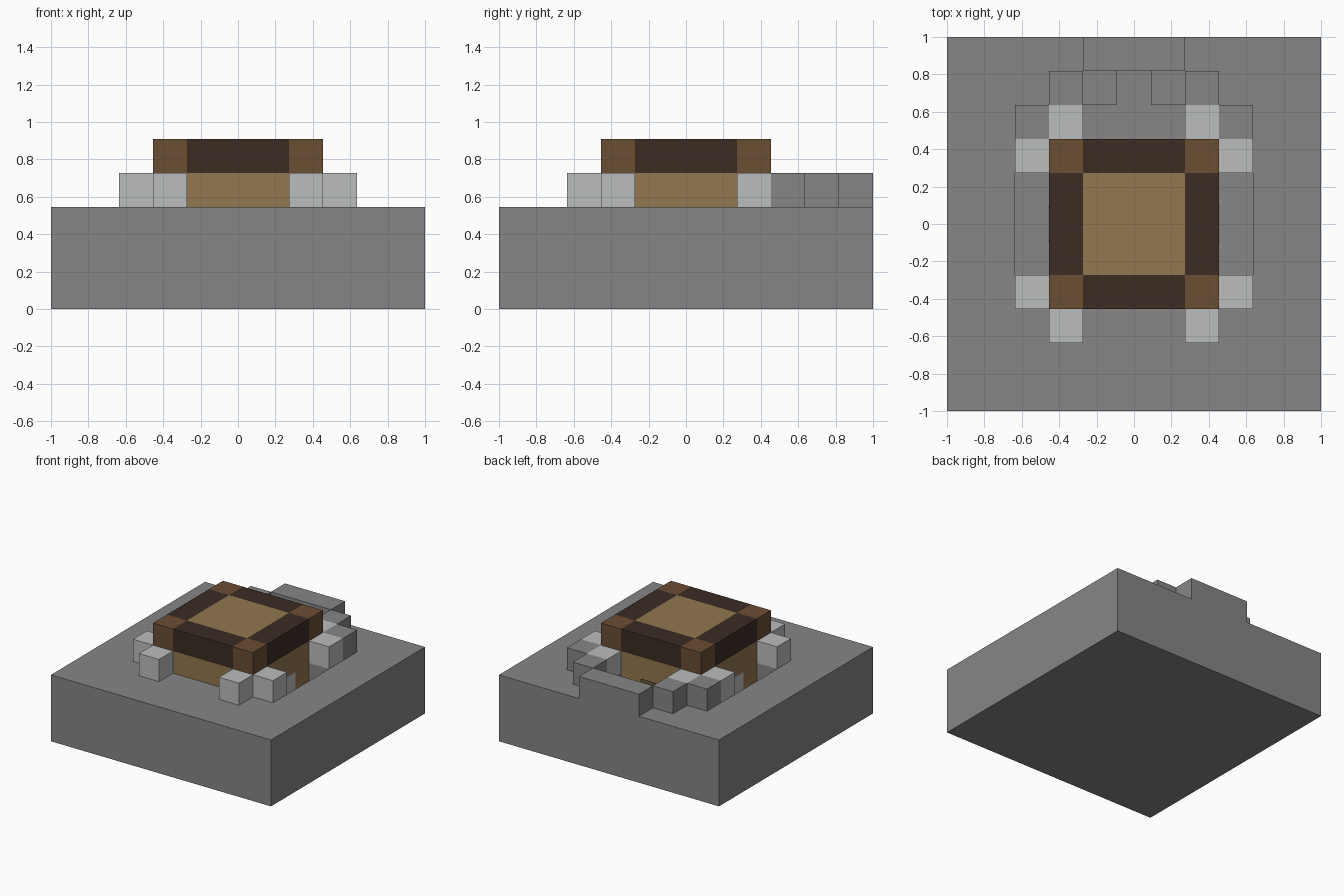
import bpy

cube = bpy.data.objects.get("Cube")
if cube:
    bpy.data.objects.remove(cube, do_unlink=True)

U = 2 / 11  # edge of one building block


def make_material(name, rgb):
    linear = [((c / 255 + 0.055) / 1.055) ** 2.4 for c in rgb] + [1.0]
    mat = bpy.data.materials.new(name)
    mat.use_nodes = True
    mat.diffuse_color = linear
    shader = next(n for n in mat.node_tree.nodes if n.type == 'BSDF_PRINCIPLED')
    shader.inputs["Base Color"].default_value = linear
    return mat


STONE = make_material("stone grey", (134, 134, 134))
PALE = make_material("pale grey", (187, 190, 188))
PLANK = make_material("tan plank", (146, 119, 79))
BROWN = make_material("brown log", (106, 78, 52))
DARK = make_material("dark timber", (59, 44, 35))


def box(name, mat, xs, ys, zs):
    """Box between pairs of limits, measured in blocks."""
    bpy.ops.mesh.primitive_cube_add(size=1)
    ob = bpy.context.object
    ob.name = name
    mid = [(a + b) / 2 * U for a, b in (xs, ys, zs)]
    dim = [(b - a) * U for a, b in (xs, ys, zs)]
    for v in ob.data.vertices:
        v.co = [m + c * d for m, c, d in zip(mid, v.co, dim)]
    if mat:
        ob.data.materials.append(mat)
    return ob


def carve(target, xs, ys, zs):
    """Cut a box out of the target and bake the result."""
    cutter = box("cutter", None, xs, ys, zs)
    cutter.hide_render = True
    mod = target.modifiers.new("carve", 'BOOLEAN')
    mod.operation = 'DIFFERENCE'
    mod.solver = 'EXACT'
    mod.object = cutter
    bpy.context.view_layer.objects.active = target
    bpy.ops.object.modifier_apply(modifier=mod.name)
    bpy.data.objects.remove(cutter, do_unlink=True)


def cell(name, mat, x, y, z):
    return box(name, mat, (x - .5, x + .5), (y - .5, y + .5), (z, z + 1))


# Ground slab with the sunken room, side light wells and back yard
ground = box("ground", STONE, (-5.5, 5.5), (-5.5, 5.5), (0, 3))
carve(ground, (-2.5, 2.5), (-2.5, 2.5), (1, 4))
for s in (-1, 1):
    carve(ground, sorted((s * 2, s * 3.5)), (-1.5, 1.5), (2, 4))
carve(ground, (-1.5, 1.5), (2, 3.5), (1, 4))
carve(ground, (-.5, .5), (3, 4.5), (1, 4))

# Hollow plank walls with a back doorway
walls = box("house_walls", PLANK, (-2.5, 2.5), (-2.5, 2.5), (1, 4))
carve(walls, (-1.5, 1.5), (-1.5, 1.5), (0, 5))
carve(walls, (-.5, .5), (1, 3), (0, 3))

# Windows facing the light wells
for s, side in ((-1, "right"), (1, "left")):
    box("window_" + side, PALE, sorted((s * 2.48, s * 2.53)), (-.5, .5), (2, 3))

# Roof: plank centre, dark beams and log corners
box("roof_panel", PLANK, (-1.5, 1.5), (-1.5, 1.5), (4, 5))
for s in (-1, 1):
    edge = sorted((s * 1.5, s * 2.5))
    box("roof_beam_side", DARK, edge, (-1.5, 1.5), (4, 5))
    box("roof_beam_end", DARK, (-1.5, 1.5), edge, (4, 5))
    for t in (-1, 1):
        cell("roof_corner", BROWN, 2 * s, 2 * t, 4)
        # Pale buttress blocks round each corner
        cell("buttress_end", PALE, 2 * s, 3 * t, 3)
        cell("buttress_side", PALE, 3 * s, 2 * t, 3)

# Stone parapet round the back yard
box("parapet_back", STONE, (-1.5, 1.5), (4.5, 5.5), (3, 4))
for s in (-1, 1):
    cell("parapet_inner", STONE, 2 * s, 4, 3)
    cell("parapet_outer", STONE, 3 * s, 3, 3)
